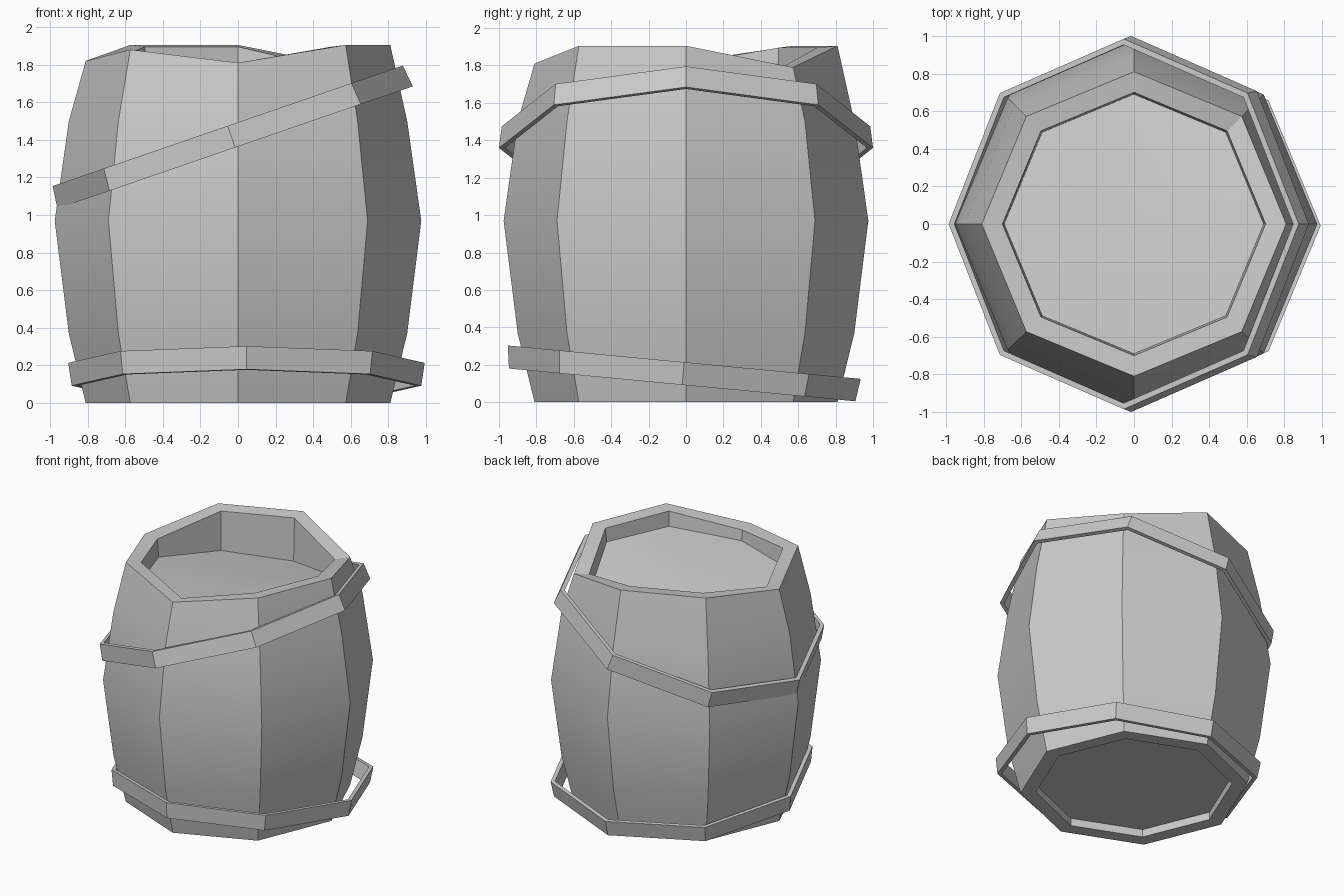
import bpy, bmesh, math
from mathutils import Matrix, Vector

if "Cube" in bpy.data.objects:
    bpy.data.objects.remove(bpy.data.objects["Cube"])

N = 8


def ring(bm, radius, heights, matrix=Matrix()):
    """One octagonal loop; heights is a number or one value per corner."""
    if not isinstance(heights, (list, tuple)):
        heights = [heights] * N
    return [bm.verts.new(matrix @ Vector((radius * math.cos(math.tau * i / N),
                                          radius * math.sin(math.tau * i / N), h)))
            for i, h in enumerate(heights)]


def bridge(bm, a, b):
    for i in range(N):
        j = (i + 1) % N
        bm.faces.new((a[i], a[j], b[j], b[i]))


def cap(bm, loop, height):
    """Close a loop with a fan around a centre point."""
    centre = bm.verts.new((0, 0, height))
    for i in range(N):
        bm.faces.new((loop[i], loop[(i + 1) % N], centre))


def finish(bm, name, smooth):
    bmesh.ops.recalc_face_normals(bm, faces=bm.faces[:])
    mesh = bpy.data.meshes.new(name)
    bm.to_mesh(mesh)
    bm.free()
    obj = bpy.data.objects.new(name, mesh)
    bpy.context.collection.objects.link(obj)
    if smooth:
        bpy.ops.object.select_all(action='DESELECT')
        obj.select_set(True)
        bpy.context.view_layer.objects.active = obj
        bpy.ops.object.shade_smooth_by_angle(angle=math.radians(22))
    return obj


# Barrel body: uneven broken rim and a sunken, tilted lid
# (corner heights run counter-clockwise from +x)
rim = [1.905, 1.79, 1.905, 1.905, 1.82, 1.88, 1.81, 1.905]
lid = [1.79, 1.65, 1.56, 1.59, 1.67, 1.74, 1.72, 1.78]
bm = bmesh.new()
loops = [ring(bm, r, h) for r, h in (
    (0.70, 0.06), (0.70, 0.0),
    (0.81, 0.0), (0.90, 0.37), (0.975, 0.97), (0.90, 1.5), (0.81, rim),
    (0.70, [z - 0.01 for z in rim]), (0.69, lid))]
for a, b in zip(loops, loops[1:]):
    bridge(bm, a, b)
cap(bm, loops[0], 0.06)
cap(bm, loops[-1], 1.68)
finish(bm, "barrel_body", True)


# Loose hoops: thin tapered octagonal bands, tilted off the body
def hoop(name, centre, rotation, r_bottom, r_top, height=0.122, thick=0.032):
    m = Matrix.Translation(centre) @ rotation
    h = height / 2
    bm = bmesh.new()
    loops = [ring(bm, r, z, m) for r, z in (
        (r_bottom, -h), (r_top, h), (r_top - thick, h), (r_bottom - thick, -h))]
    for a, b in zip(loops, loops[1:] + loops[:1]):
        bridge(bm, a, b)
    finish(bm, name, False)


hoop("upper_hoop", (-0.035, 0, 1.417),
     Matrix.Rotation(math.radians(-19), 4, 'Y'), 1.0, 0.985)
hoop("lower_hoop", (0.045, -0.015, 0.153),
     Matrix.Rotation(math.radians(-5.4), 4, 'X'), 0.93, 0.948)
